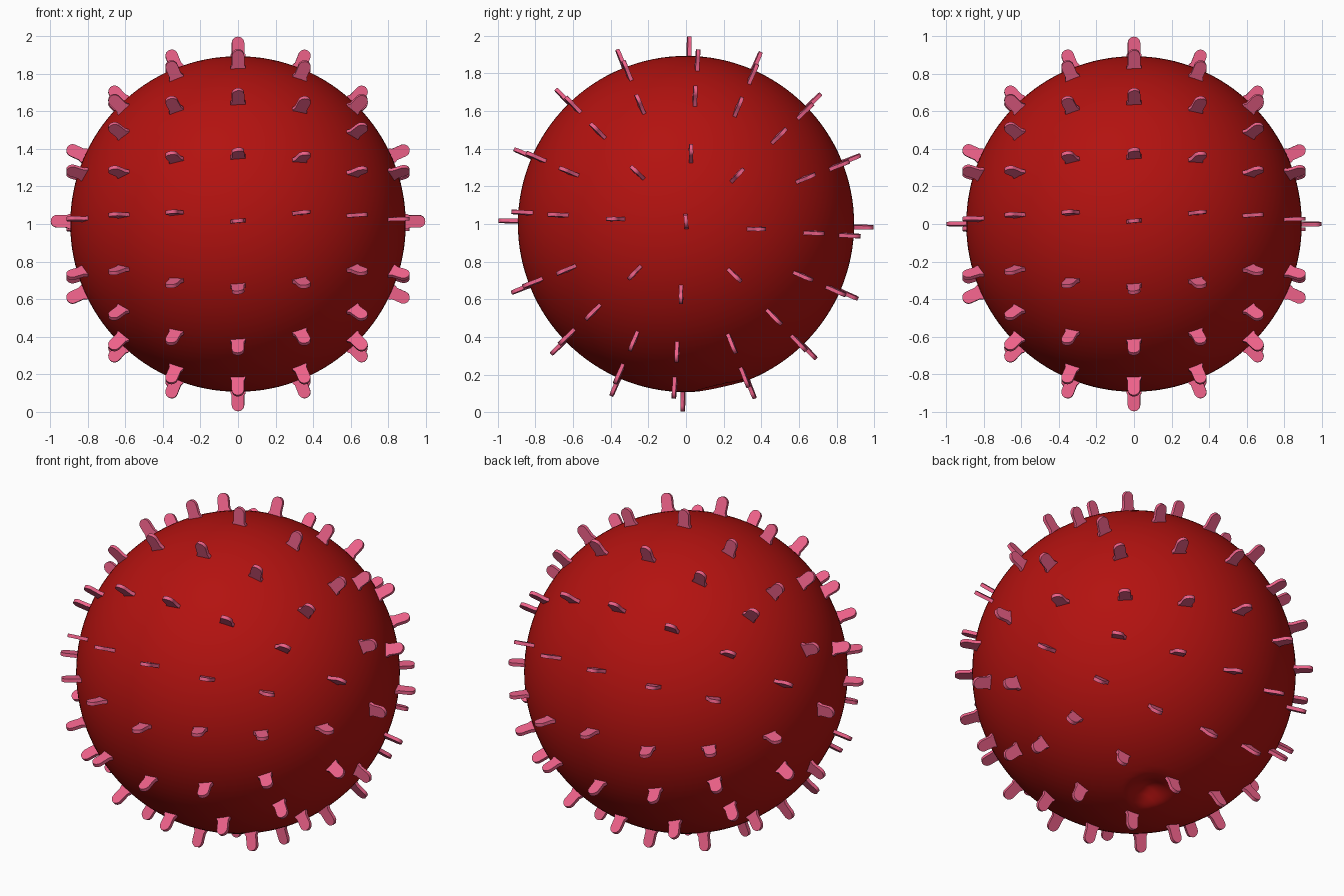
import bpy, bmesh, math
from mathutils import Vector, Matrix

if "Cube" in bpy.data.objects:
    bpy.data.objects.remove(bpy.data.objects["Cube"])

CENTRE = Vector((0, 0, 1))
RADIUS = 0.893


def material(name, color):
    m = bpy.data.materials.new(name)
    m.diffuse_color = color
    m.use_nodes = True
    m.node_tree.nodes["Principled BSDF"].inputs["Base Color"].default_value = m.diffuse_color
    return m


red = material("red", (0.45, 0.006, 0.005, 1))
pink = material("pink", (0.85, 0.12, 0.25, 1))

# Round body with a small dent underneath
bpy.ops.mesh.primitive_uv_sphere_add(segments=128, ring_count=64, radius=RADIUS, location=CENTRE)
body = bpy.context.object
body.name = "round_body"
dent = Vector((0.05, 0.21, -0.97)).normalized()
for v in body.data.vertices:
    a = v.co.angle(dent)
    if a < 0.17:
        v.co *= 1 - 0.075 * (0.5 + 0.5 * math.cos(math.pi * a / 0.17))
body.data.materials.append(red)
bpy.ops.object.shade_smooth()


# Flat tab: flared foot, straight sides, rounded tip (local x = width, z = outward)
def tab_mesh():
    w, tip, t = 0.033, 0.997, 0.010
    right = [(0.042, 0.865), (0.040, 0.900), (w, 0.912)]
    arc = [(w * math.cos(a), tip - w + w * math.sin(a))
           for a in (math.pi * i / 10 for i in range(11))]
    outline = right + arc + [(-x, z) for x, z in reversed(right)]
    bm = bmesh.new()
    face = bm.faces.new([bm.verts.new((x, -t, z)) for x, z in outline])
    ext = bmesh.ops.extrude_face_region(bm, geom=[face])
    bmesh.ops.translate(bm, vec=(0, 2 * t, 0),
                        verts=[g for g in ext["geom"] if isinstance(g, bmesh.types.BMVert)])
    bmesh.ops.recalc_face_normals(bm, faces=bm.faces)
    for f in bm.faces:
        f.smooth = len(f.verts) == 4
    for e in bm.edges:
        if e.calc_face_angle(0) > math.radians(35):
            e.smooth = False
    me = bpy.data.meshes.new("spike")
    bm.to_mesh(me)
    bm.free()
    me.materials.append(pink)
    return me


tab = tab_mesh()


def add_spike(out, width, twist=0.0):
    out = out.normalized()
    width = (width - out * width.dot(out)).normalized()
    m = Matrix((width, out.cross(width), out)).transposed()
    m = m @ Matrix.Rotation(math.radians(twist), 3, 'Z')
    ob = bpy.data.objects.new("spike", tab)
    ob.matrix_world = Matrix.Translation(CENTRE) @ m.to_4x4()
    bpy.context.collection.objects.link(ob)


# Rings of spikes around the x axis: (latitude, count)
rings = [(0, 16), (21.5, 16), (-21.5, 16), (43, 16), (-43, 16), (66, 8), (-66, 8)]
for lat, count in rings:
    for i in range(count):
        ang = 360 * i / count
        # slight drift of the rows, largest on the four main axes
        drift = (4 if ang % 90 == 0 else 1.5) if lat else 1
        a, b = math.radians(ang - drift), math.radians(lat)
        out = Vector((math.sin(b), math.cos(b) * math.cos(a), math.cos(b) * math.sin(a)))
        add_spike(out, Vector((1, 0, 0)), twist=5)

# Spikes at the two ends
for s in (1, -1):
    add_spike(Vector((s, 0, 0.015)), Vector((0, 0, 1)), twist=5)
